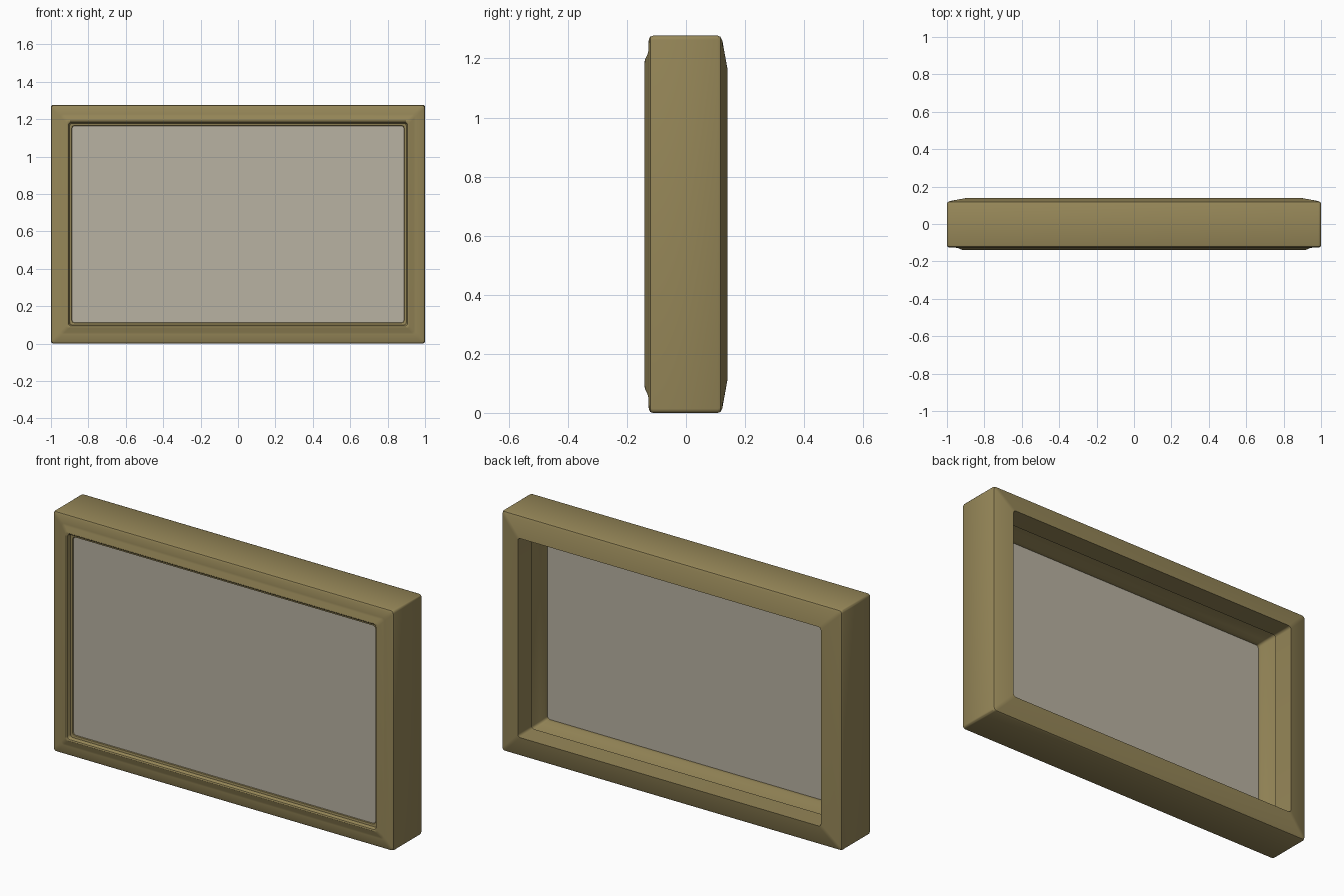
import bpy, bmesh, math

if "Cube" in bpy.data.objects:
    bpy.data.objects.remove(bpy.data.objects["Cube"])

W, H = 1.0, 1.277   # half width, height


def material(name, rgb):
    m = bpy.data.materials.new(name)
    m.diffuse_color = (*rgb, 1)
    m.use_nodes = True
    m.node_tree.nodes["Principled BSDF"].inputs["Base Color"].default_value = m.diffuse_color
    return m


def finish(name, bm, mat):
    bmesh.ops.recalc_face_normals(bm, faces=bm.faces)
    me = bpy.data.meshes.new(name)
    bm.to_mesh(me)
    bm.free()
    me.materials.append(mat)
    ob = bpy.data.objects.new(name, me)
    bpy.context.collection.objects.link(ob)
    return ob


def loop(inset, y, r=0.014, seg=4):
    """Rounded rectangle inset from the outer outline."""
    pts = []
    hx, hz = W - inset, H / 2 - inset
    for k, (sx, sz) in enumerate(((1, 1), (-1, 1), (-1, -1), (1, -1))):
        for i in range(seg + 1):
            a = math.pi / 2 * (k + i / seg)
            pts.append((sx * (hx - r) + r * math.cos(a), y,
                        H / 2 + sz * (hz - r) + r * math.sin(a)))
    return pts


wood = material("olive wood", (0.305, 0.242, 0.098))
pane = material("grey glass", (0.485, 0.445, 0.361))

# Moulding cross-section: (inset, y), front to back and round again
profile = [
    (0, -0.112), (0.003, -0.121), (0.012, -0.126), (0.050, -0.127),
    (0.060, -0.129), (0.082, -0.139), (0.088, -0.140), (0.094, -0.137),
    (0.097, -0.128), (0.100, -0.120), (0.111, -0.118), (0.113, -0.114),
    (0.113, -0.085), (0.103, -0.060), (0.100, -0.020), (0.094, 0.000),
    (0.094, 0.018), (0.110, 0.022), (0.110, 0.140),
    (0.016, 0.123), (0.004, 0.117), (0, 0.108),
]

# Frame swept round the rectangle
bm = bmesh.new()
rings = [[bm.verts.new(p) for p in loop(i, y)] for i, y in profile]
n = len(rings[0])
for a, b in zip(rings, rings[1:] + rings[:1]):
    for j in range(n):
        k = (j + 1) % n
        bm.faces.new((a[j], a[k], b[k], b[j]))
frame = finish("frame", bm, wood)
bpy.context.view_layer.objects.active = frame
frame.select_set(True)
bpy.ops.object.shade_smooth_by_angle(angle=math.radians(30))

# Thin glass pane held in the moulding
bm = bmesh.new()
front = [bm.verts.new(p) for p in loop(0.108, -0.112, 0.004, 1)]
back = [bm.verts.new(p) for p in loop(0.108, -0.106, 0.004, 1)]
bm.faces.new(front)
bm.faces.new(back[::-1])
for j in range(len(front)):
    k = (j + 1) % len(front)
    bm.faces.new((front[j], front[k], back[k], back[j]))
finish("glass_pane", bm, pane)
